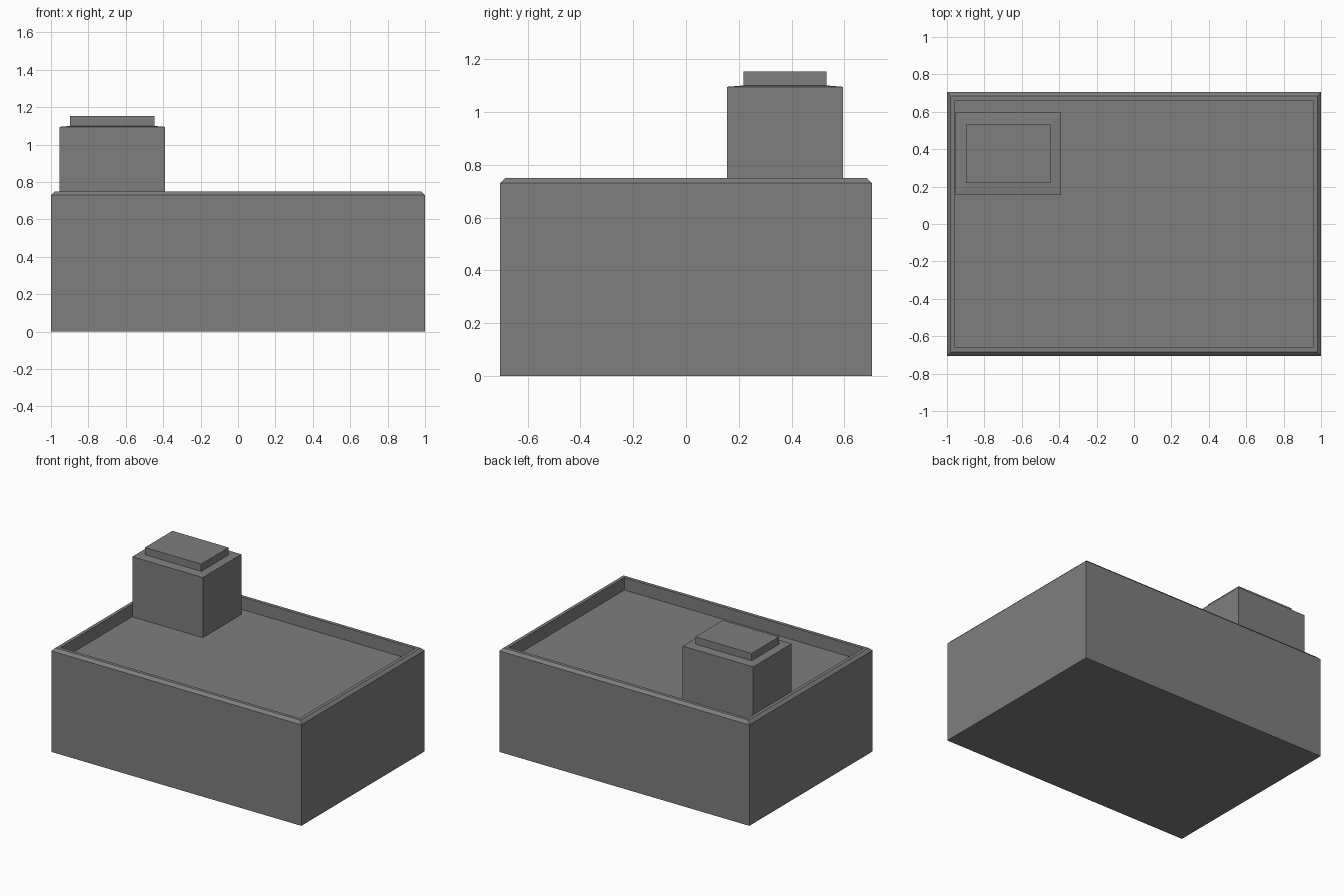
import bpy
import bmesh

default = bpy.data.objects.get("Cube")
if default:
    bpy.data.objects.remove(default, do_unlink=True)

# Single flat concrete colour
grey = bpy.data.materials.new("concrete_grey")
grey.use_nodes = True
colour = (0.21, 0.21, 0.21, 1)
grey.diffuse_color = colour
grey.node_tree.nodes["Principled BSDF"].inputs["Base Color"].default_value = colour


def stacked_block(name, centre, half_x, half_y, profile):
    """Closed block lofted through rectangles given as (inset, height)."""
    cx, cy = centre
    bm = bmesh.new()
    rings = []
    for inset, z in profile:
        hx, hy = half_x - inset, half_y - inset
        rings.append([bm.verts.new((cx + sx * hx, cy + sy * hy, z))
                      for sx, sy in ((-1, -1), (1, -1), (1, 1), (-1, 1))])
    bm.faces.new(rings[0][::-1])
    for low, high in zip(rings, rings[1:]):
        for i in range(4):
            j = (i + 1) % 4
            bm.faces.new((low[i], low[j], high[j], high[i]))
    bm.faces.new(rings[-1])
    bmesh.ops.recalc_face_normals(bm, faces=bm.faces)
    mesh = bpy.data.meshes.new(name)
    bm.to_mesh(mesh)
    bm.free()
    mesh.materials.append(grey)
    obj = bpy.data.objects.new(name, mesh)
    bpy.context.collection.objects.link(obj)
    return obj


# Main building: walls, chamfered parapet, sunken flat roof
roof_z = 0.66
stacked_block("building_body", (0, 0), 1.0, 0.705,
              [(0, 0), (0, 0.73), (0.02, 0.75), (0.044, 0.75), (0.044, roof_z)])

# Rooftop stair housing with a slightly sloped top
stacked_block("roof_housing", (-0.672, 0.375), 0.282, 0.22,
              [(0, roof_z), (0, 1.095), (0.06, 1.1)])

# Raised cap on the housing
stacked_block("housing_cap", (-0.672, 0.375), 0.225, 0.157,
              [(0, 1.095), (0, 1.153)])
